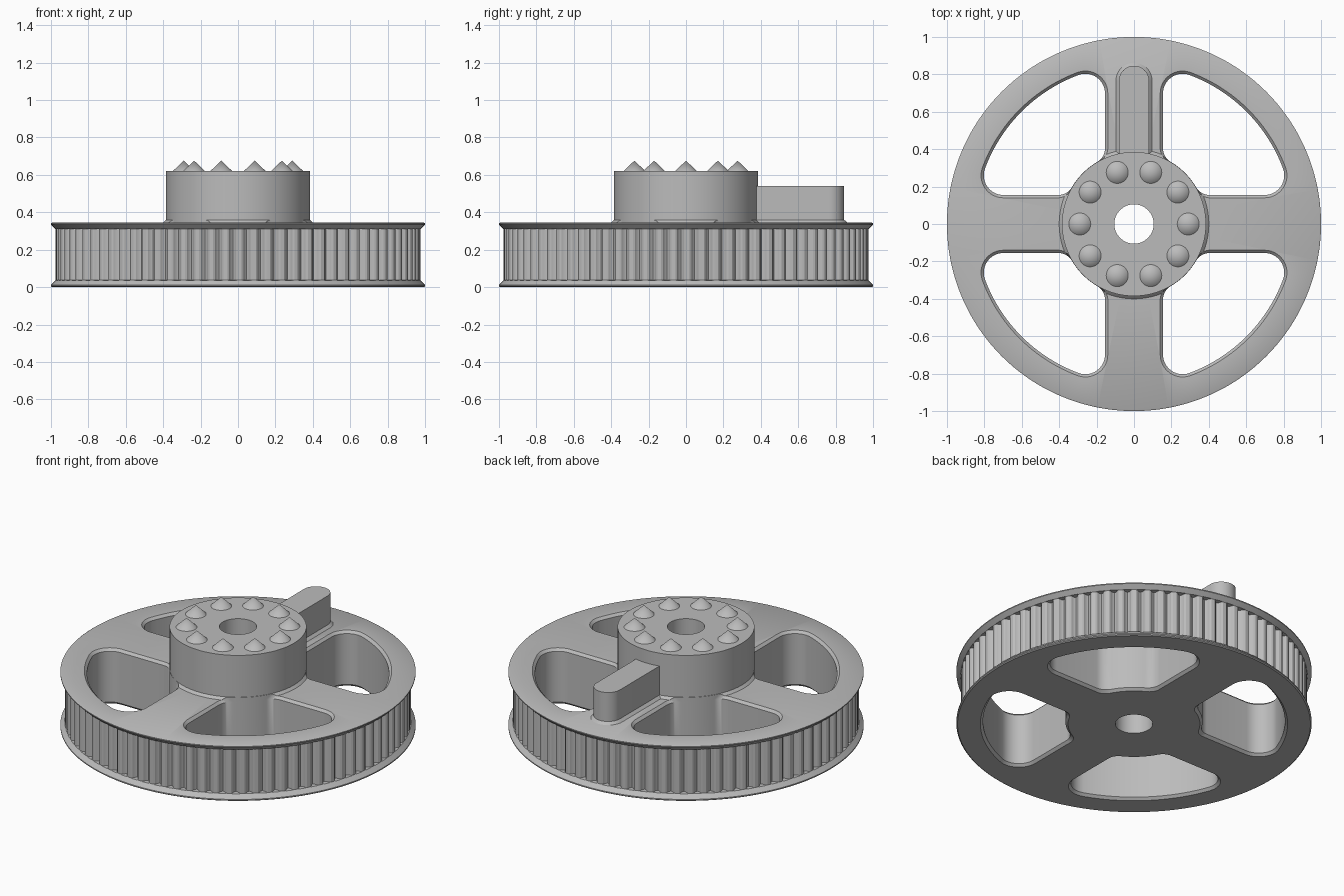
import bpy, bmesh
from math import sin, cos, pi, sqrt, atan2, radians

cube = bpy.data.objects.get("Cube")
if cube:
    bpy.data.objects.remove(cube, do_unlink=True)

grey = bpy.data.materials.new("plain grey")
grey.use_nodes = True
grey.diffuse_color = (0.5, 0.5, 0.5, 1)
grey.node_tree.nodes["Principled BSDF"].inputs["Base Color"].default_value = (0.5, 0.5, 0.5, 1)

TEETH, STEPS = 80, 8
HUB_R, HUB_TOP, DECK = 0.385, 0.62, 0.345


def make_object(name, bm):
    bmesh.ops.recalc_face_normals(bm, faces=bm.faces)
    mesh = bpy.data.meshes.new(name)
    bm.to_mesh(mesh)
    bm.free()
    mesh.materials.append(grey)
    obj = bpy.data.objects.new(name, mesh)
    bpy.context.collection.objects.link(obj)
    return obj


def select(obj):
    bpy.ops.object.select_all(action='DESELECT')
    obj.select_set(True)
    bpy.context.view_layer.objects.active = obj


def smooth(obj):
    select(obj)
    bpy.ops.object.shade_smooth_by_angle(angle=radians(30))


def loft(bm, rings, closed=False):
    """Skin a list of point rings; cap the ends unless the loft closes on itself."""
    loops = [[bm.verts.new(p) for p in ring] for ring in rings]
    n = len(loops[0])
    pairs = list(zip(loops, loops[1:]))
    if closed:
        pairs.append((loops[-1], loops[0]))
    for low, high in pairs:
        for i in range(n):
            j = (i + 1) % n
            bm.faces.new((low[i], low[j], high[j], high[i]))
    if not closed:
        bm.faces.new(loops[0])
        bm.faces.new(loops[-1])


def arc(cx, cy, r, start, end, n):
    return [(cx + r * cos(start + (end - start) * i / n),
             cy + r * sin(start + (end - start) * i / n)) for i in range(n + 1)]


# Wheel: flanges, toothed rim, hub and bore turned as one closed section
GROOVE = (0, 0, 0, 0.006, 0.024, 0.03, 0.024, 0.006)


def wheel_ring(r, z, toothed=False):
    n = TEETH * STEPS
    ring = []
    for i in range(n):
        rr = r - (GROOVE[i % STEPS] if toothed else 0)
        ring.append((rr * cos(2 * pi * i / n), rr * sin(2 * pi * i / n), z))
    return ring


section = [(0.105, 0), (0.993, 0), (1, 0.005), (1, 0.012), (0.976, 0.036),
           (0.975, 0.037, True), (0.975, 0.31, True), (0.976, 0.311),
           (1, 0.335), (1, 0.341), (0.993, DECK), (HUB_R + 0.015, DECK),
           (HUB_R, DECK + 0.015), (HUB_R, HUB_TOP), (0.105, HUB_TOP)]
bm = bmesh.new()
loft(bm, [wheel_ring(*s) for s in section], closed=True)
wheel = make_object("toothed_wheel", bm)


# Window cutters: rounded openings between the spokes, chamfered at both faces
def window(half_spoke, outer, inner, z, grow):
    big, small = 0.105 + grow, 0.085 - grow
    bx, by = sqrt((outer - big) ** 2 - (half_spoke + big) ** 2), half_spoke + big
    sx, sy = sqrt((inner + small) ** 2 - (half_spoke + small) ** 2), half_spoke + small
    b, s = atan2(by, bx), atan2(sy, sx)
    pts = arc(bx, by, big, -pi / 2, b, 12)
    pts += arc(0, 0, outer, b, pi / 2 - b, 24)[1:-1]
    pts += arc(by, bx, big, pi / 2 - b, pi, 12)
    pts += arc(sy, sx, small, pi, 1.5 * pi - s, 10)
    pts += arc(0, 0, inner, pi / 2 - s, s, 24)[1:-1]
    pts += arc(sx, sy, small, s + pi, 1.5 * pi, 10)
    return [(x, y, z) for x, y in pts]


CH = 0.015
wall = HUB_R + 0.001
rings = [window(0.14, 0.865, wall - CH, -0.05, CH),
         window(0.14, 0.865, wall - CH, 0, CH),
         window(0.155, 0.85, wall, CH, 0),
         window(0.155, 0.85, wall, DECK - CH, 0),
         window(0.14, 0.865, wall, DECK, CH),
         window(0.14, 0.865, wall, 0.5, CH)]
bm = bmesh.new()
for quarter in range(4):
    c, s = round(cos(quarter * pi / 2)), round(sin(quarter * pi / 2))
    loft(bm, [[(x * c - y * s, x * s + y * c, z) for x, y, z in r] for r in rings])
cutter = make_object("window_cutter", bm)
cutter.hide_render = True

select(wheel)
cut = wheel.modifiers.new("windows", 'BOOLEAN')
cut.operation, cut.solver, cut.object = 'DIFFERENCE', 'EXACT', cutter
bpy.ops.object.modifier_apply(modifier=cut.name)
bpy.data.objects.remove(cutter, do_unlink=True)
smooth(wheel)


# Raised key on the rear spoke, round-ended with a flared foot
def key_ring(half, z):
    return [(x, y, z) for x, y in
            [(half, 0.3)] + arc(0, 0.765, half, 0, pi, 24) + [(-half, 0.3)]]


bm = bmesh.new()
loft(bm, [key_ring(0.097, 0.32), key_ring(0.097, DECK),
          key_ring(0.081, DECK + 0.015), key_ring(0.081, 0.54)])
smooth(make_object("spoke_key", bm))

# Ring of pointed studs on the hub
for k in range(10):
    bm = bmesh.new()
    bmesh.ops.create_cone(bm, cap_ends=True, segments=32, radius1=0.06, radius2=0, depth=0.057)
    bmesh.ops.translate(bm, verts=bm.verts, vec=(
        0.29 * cos(k * pi / 5), 0.29 * sin(k * pi / 5), HUB_TOP + 0.0275))
    smooth(make_object(f"hub_stud_{k + 1}", bm))
